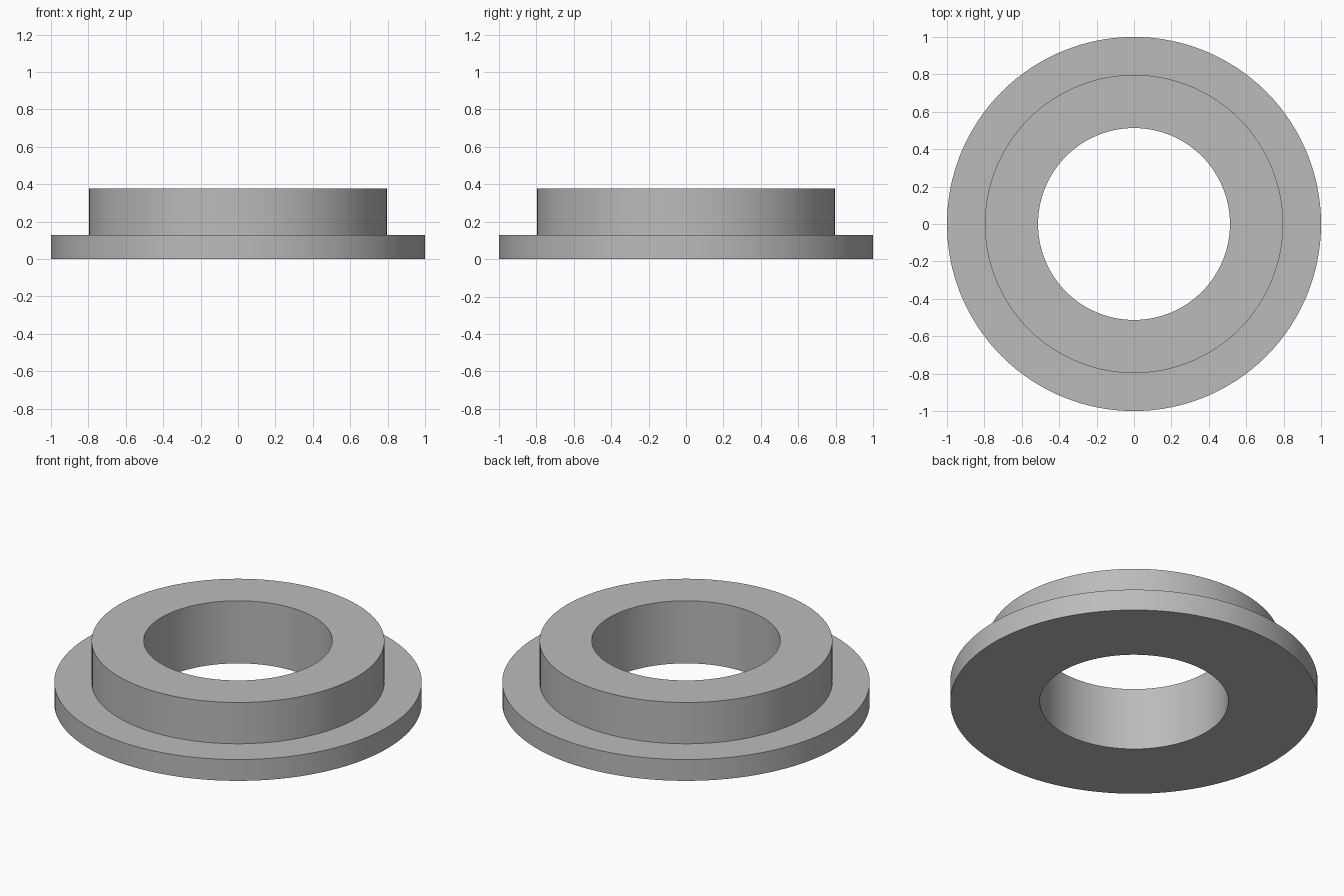
import bpy, bmesh, math

if "Cube" in bpy.data.objects:
    bpy.data.objects.remove(bpy.data.objects["Cube"])

SEGMENTS = 128
# Closed ring profile as (radius, height): bore, flange, collar
PROFILE = [(0.513, 0.0), (1.0, 0.0), (1.0, 0.128), (0.797, 0.128),
           (0.797, 0.376), (0.513, 0.376)]

grey = bpy.data.materials.new("grey")
grey.diffuse_color = (0.5, 0.5, 0.5, 1)
grey.use_nodes = True
grey.node_tree.nodes["Principled BSDF"].inputs["Base Color"].default_value = grey.diffuse_color

# Flanged bushing: revolve the profile around z
bm = bmesh.new()
rings = []
for i in range(SEGMENTS):
    a = 2 * math.pi * i / SEGMENTS
    rings.append([bm.verts.new((r * math.cos(a), r * math.sin(a), z)) for r, z in PROFILE])
for i, ring in enumerate(rings):
    nxt = rings[(i + 1) % SEGMENTS]
    for j in range(len(PROFILE)):
        k = (j + 1) % len(PROFILE)
        bm.faces.new((ring[j], nxt[j], nxt[k], ring[k]))
bmesh.ops.recalc_face_normals(bm, faces=bm.faces)
mesh = bpy.data.meshes.new("flanged_bushing")
bm.to_mesh(mesh)
bm.free()
mesh.materials.append(grey)
bushing = bpy.data.objects.new("flanged_bushing", mesh)
bpy.context.collection.objects.link(bushing)

# Smooth walls with sharp rims
bpy.context.view_layer.objects.active = bushing
bushing.select_set(True)
bpy.ops.object.shade_smooth_by_angle(angle=math.radians(30))
